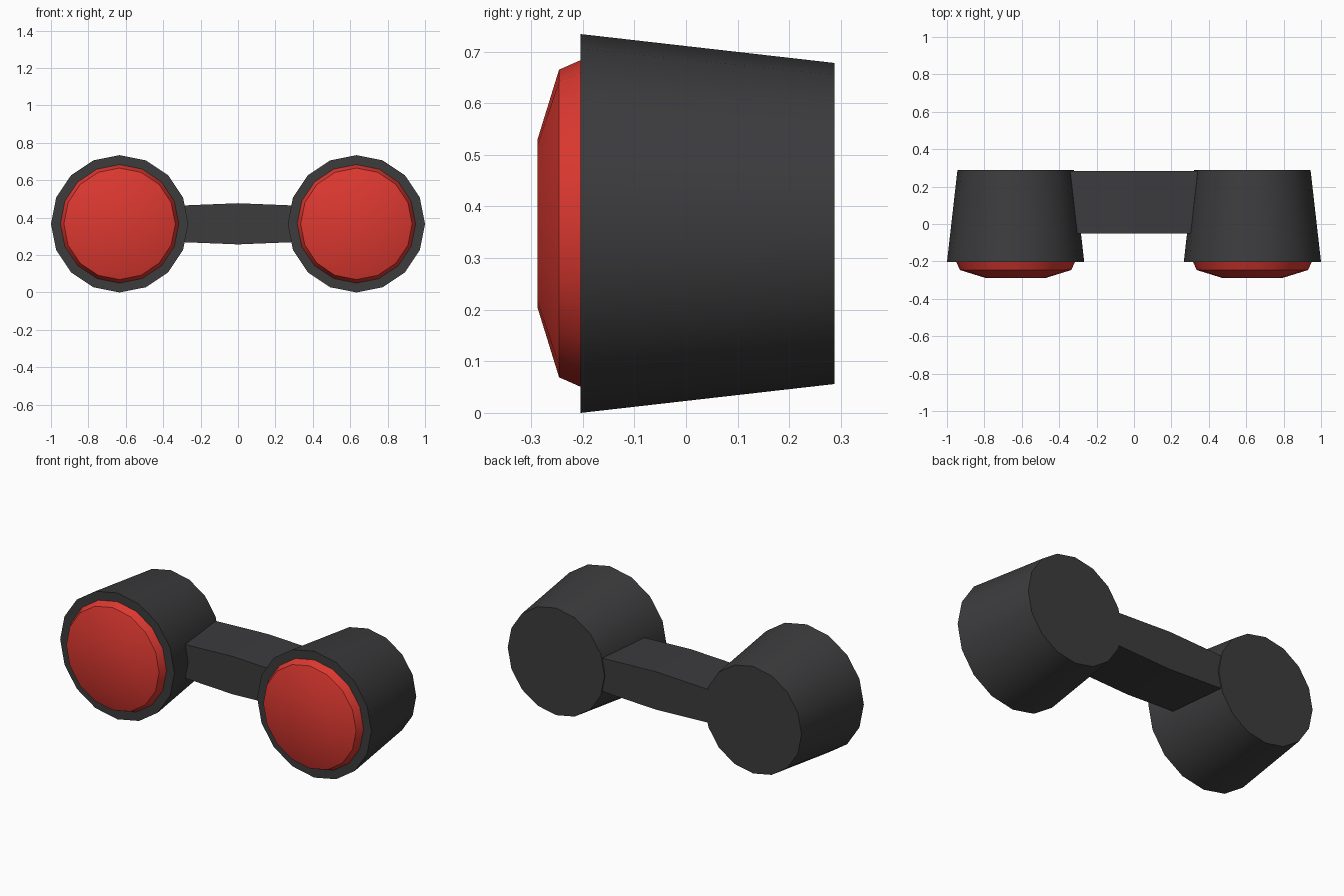
import bpy
import bmesh
from math import sin, cos, tau, radians

if "Cube" in bpy.data.objects:
    bpy.data.objects.remove(bpy.data.objects["Cube"])

CX, CZ, SIDES = 0.633, 0.367, 16


def material(name, color):
    m = bpy.data.materials.new(name)
    m.diffuse_color = color
    m.use_nodes = True
    m.node_tree.nodes["Principled BSDF"].inputs["Base Color"].default_value = m.diffuse_color
    return m


def finish(name, bm, mat, smooth):
    bmesh.ops.recalc_face_normals(bm, faces=bm.faces)
    me = bpy.data.meshes.new(name)
    bm.to_mesh(me)
    bm.free()
    me.materials.append(mat)
    ob = bpy.data.objects.new(name, me)
    bpy.context.collection.objects.link(ob)
    if smooth:
        bpy.ops.object.select_all(action='DESELECT')
        ob.select_set(True)
        bpy.context.view_layer.objects.active = ob
        bpy.ops.object.shade_smooth_by_angle(angle=radians(30))
    return ob


def lathe_y(name, profile, x, mat):
    """Stack of rings (radius, y) about a front-to-back axis, capped at both ends."""
    bm = bmesh.new()
    rings = [[bm.verts.new((x + r * cos(tau * i / SIDES), y, CZ + r * sin(tau * i / SIDES)))
              for i in range(SIDES)] for r, y in profile]
    for a, b in zip(rings, rings[1:]):
        for i in range(SIDES):
            j = (i + 1) % SIDES
            bm.faces.new((a[i], a[j], b[j], b[i]))
    bm.faces.new(rings[0])
    bm.faces.new(rings[-1])
    return finish(name, bm, mat, True)


dark = material("dark_plastic", (0.045, 0.045, 0.048, 1))
red = material("red_lens", (0.72, 0.04, 0.03, 1))

# Tapered housings with domed lenses
for side, s in (("left", -1), ("right", 1)):
    lathe_y(side + "_housing", [(0.367, -0.204), (0.311, 0.288)], s * CX, dark)
    lathe_y(side + "_lens", [(0.317, -0.203), (0.298, -0.246), (0.162, -0.288)], s * CX, red)

# Connecting bar, thickest at the middle
bm = bmesh.new()
outline = [(-0.42, 0.093), (0, 0.110), (0.42, 0.093)]
points = [(x, CZ + h) for x, h in outline] + [(x, CZ - h) for x, h in reversed(outline)]
face = bm.faces.new([bm.verts.new((x, -0.052, z)) for x, z in points])
ext = bmesh.ops.extrude_face_region(bm, geom=[face], use_keep_orig=True)
bmesh.ops.translate(bm, vec=(0, 0.335, 0),
                    verts=[g for g in ext["geom"] if isinstance(g, bmesh.types.BMVert)])
finish("connecting_bar", bm, dark, False)
